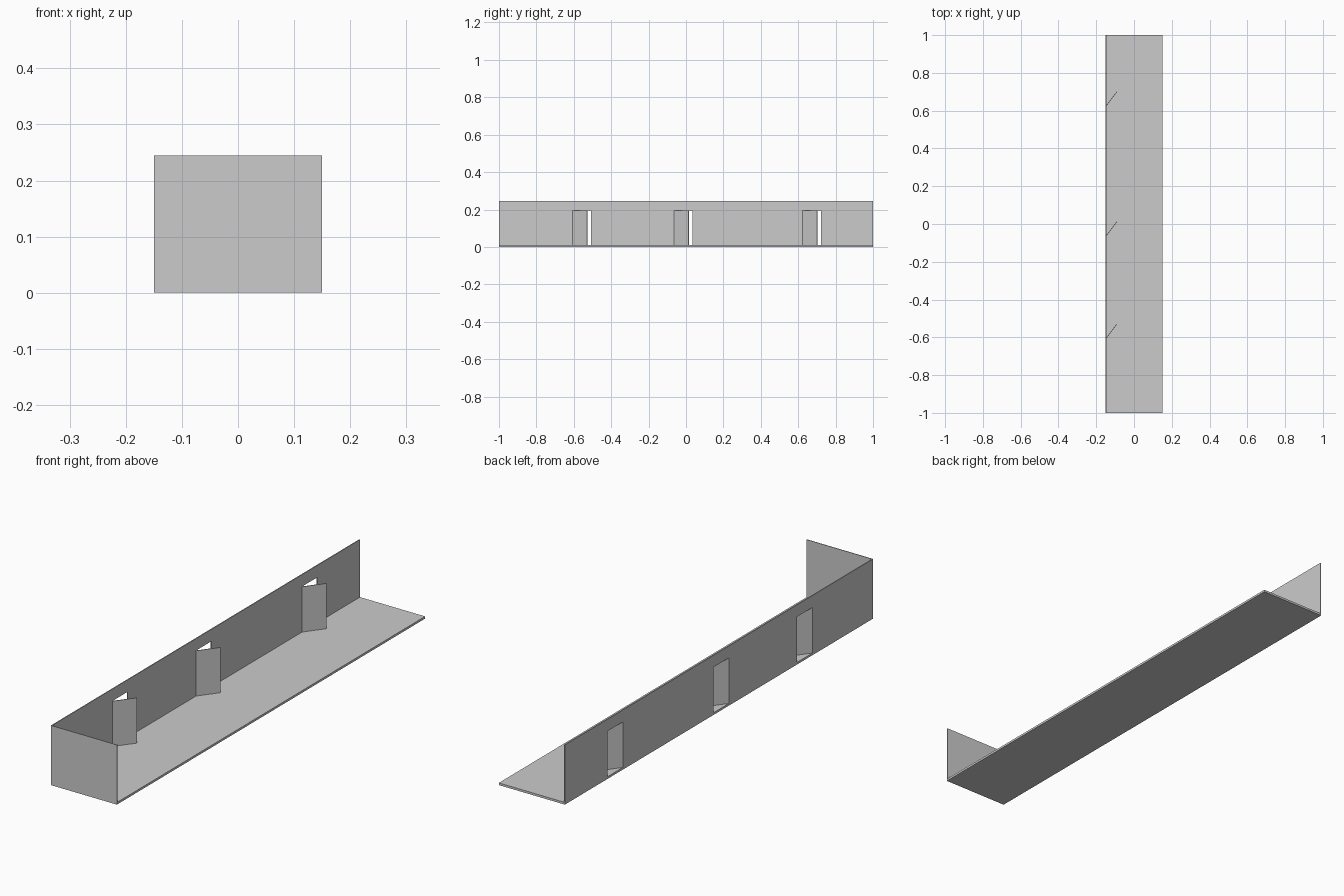
import bpy, bmesh, math
from mathutils import Matrix, Vector

if "Cube" in bpy.data.objects:
    bpy.data.objects.remove(bpy.data.objects["Cube"])

HALF_W, HALF_L = 0.15, 1.0
FLOOR_T, WALL_T, TOP = 0.009, 0.004, 0.245
DOOR_TOP, DOOR_W, DOOR_T = 0.196, 0.099, 0.003
DOOR_HINGES = (-0.606, -0.064, 0.624)      # y of each hinge
DOOR_ANGLE = math.radians(-37)


def finish(name, bm):
    bmesh.ops.recalc_face_normals(bm, faces=bm.faces)
    mesh = bpy.data.meshes.new(name)
    bm.to_mesh(mesh)
    bm.free()
    obj = bpy.data.objects.new(name, mesh)
    bpy.context.collection.objects.link(obj)
    return obj


def box(name, lo, hi):
    lo, hi = Vector(lo), Vector(hi)
    bm = bmesh.new()
    bmesh.ops.create_cube(bm, size=1, matrix=Matrix.Translation((lo + hi) / 2)
                          @ Matrix.Diagonal((*(hi - lo), 1)))
    return finish(name, bm)


# Floor slab and closed front end
box("floor", (-HALF_W, -HALF_L, 0), (HALF_W, HALF_L, FLOOR_T))
box("end_wall", (-HALF_W, -HALF_L, FLOOR_T), (HALF_W, -HALF_L + 0.003, TOP))

# Long wall: outline with a notch for each doorway, extruded to thickness
outline = [(-HALF_L + 0.003, FLOOR_T)]
for y in DOOR_HINGES:
    outline += [(y, FLOOR_T), (y, DOOR_TOP),
                (y + DOOR_W, DOOR_TOP), (y + DOOR_W, FLOOR_T)]
outline += [(HALF_L, FLOOR_T), (HALF_L, TOP), (-HALF_L + 0.003, TOP)]
bm = bmesh.new()
face = bm.faces.new([bm.verts.new((-HALF_W, y, z)) for y, z in outline])
ext = bmesh.ops.extrude_face_region(bm, geom=[face], use_keep_orig=True)
bmesh.ops.translate(bm, vec=(WALL_T, 0, 0),
                    verts=[v for v in ext["geom"] if isinstance(v, bmesh.types.BMVert)])
finish("long_wall", bm)

# Doors standing ajar, swung inward about their hinges
for i, y in enumerate(DOOR_HINGES):
    door = box(f"door_{i + 1}", (0, 0, FLOOR_T), (DOOR_T, DOOR_W, DOOR_TOP - 0.001))
    door.location = (-HALF_W, y, 0)
    door.rotation_euler.z = DOOR_ANGLE
